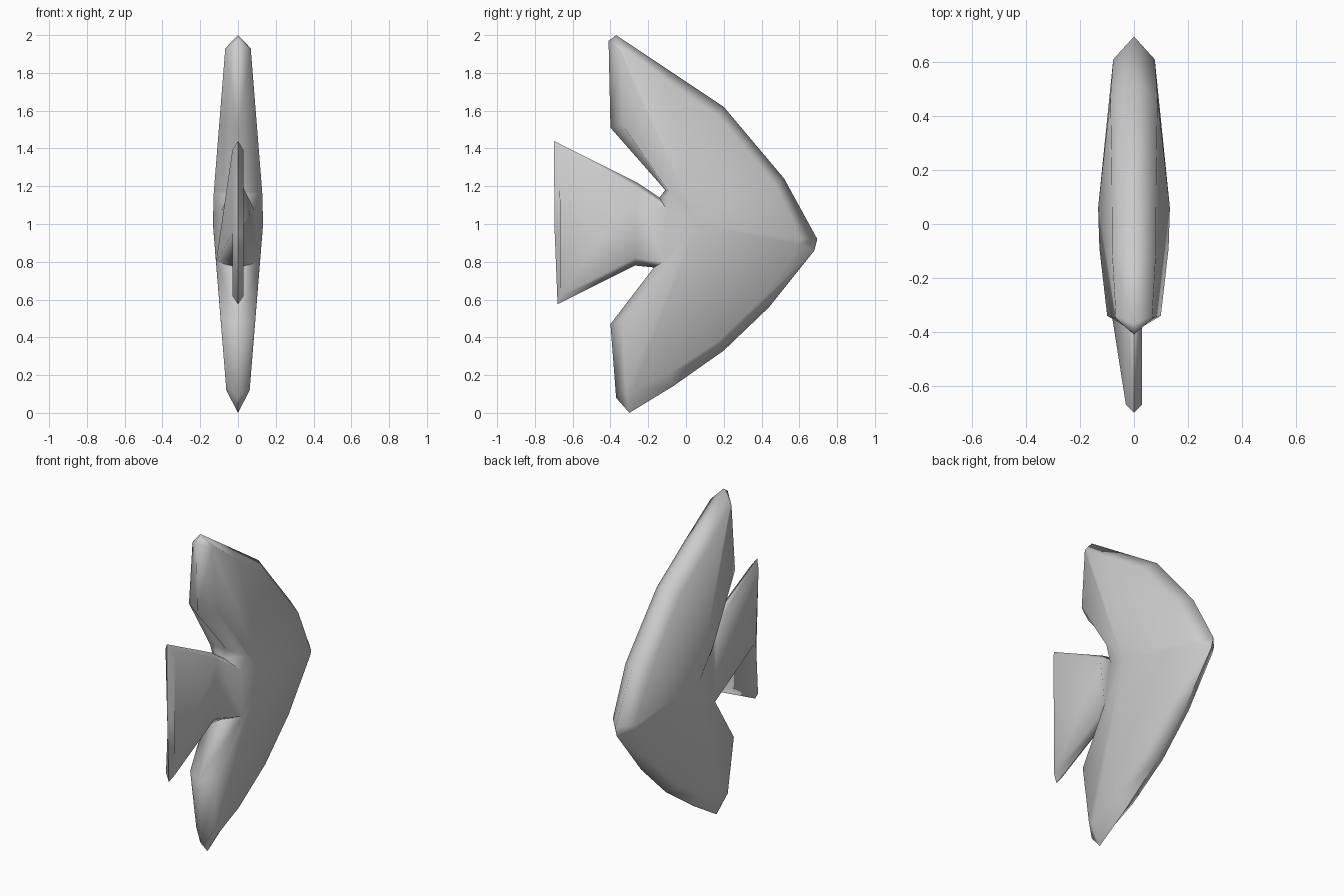
import bpy
import bmesh
import math

cube = bpy.data.objects.get("Cube")
if cube:
    bpy.data.objects.remove(cube, do_unlink=True)

# Sections around the outline, clockwise:
# rim corner (y, z) in the mid plane, then plate corner (y, z) on the side
upper_fin = [(-.11, 1.18, -.09, 1.17), (-.4, 1.51, -.34, 1.53),
             (-.41, 1.97, -.35, 1.92), (-.37, 2, -.34, 1.93),
             (-.1, 1.82, -.11, 1.76), (.2, 1.62, .17, 1.57),
             (.52, 1.24, .47, 1.21)]
nose = [(.695, .92, .61, .92), (.68, .86, .6, .89)]
lower_fin = [(.44, .56, .4, .6), (.2, .33, .17, .38),
             (-.07, .14, -.09, .21), (-.3, 0, -.28, .12),
             (-.37, .08, -.32, .14), (-.4, .47, -.34, .49),
             (-.17, .77, -.12, .8)]
tail = [(-.27, .78, -.27, .82), (-.68, .575, -.665, .62),
        (-.695, .95, -.645, .95), (-.7, 1.44, -.67, 1.39),
        (-.26, 1.22, -.26, 1.19)]
tail_root = [(-.14, 1.14, -.1, 1.07)]


def body_width(y, z):
    """Half thickness, thinning to the nose and the fin tips."""
    return .137 - .08 * abs(z - 1.06) - .08 * max(y, 0)


def tail_width(y, z):
    return .03


def root_width(y, z):
    return .09


body_sections = upper_fin + nose + lower_fin
outline = ([(s, body_width) for s in body_sections]
           + [(s, tail_width) for s in tail]
           + [(s, root_width) for s in tail_root])
body_count = len(body_sections)
count = len(outline)

# Fish: a shared rim with a bevelled plate on each side
bm = bmesh.new()
rim = [bm.verts.new((0, s[0], s[1])) for s, width in outline]
for side in (-1, 1):
    ring = [bm.verts.new((side * width(*s[2:]), s[2], s[3]))
            for s, width in outline]
    # Bevel
    for i in range(count):
        j = (i + 1) % count
        bm.faces.new((rim[i], rim[j], ring[j], ring[i]))
    # Body side, fanned around its thickest point
    hub = bm.verts.new((side * .133, .06, 1))
    body_ring = ring[:body_count] + ring[-1:]
    for i, vert in enumerate(body_ring):
        bm.faces.new((hub, body_ring[i - 1], vert))
    # Tail side, flaring out to the body at its root
    tail_face = bm.faces.new(ring[body_count - 1:])
    bmesh.ops.triangulate(bm, faces=[tail_face], ngon_method='BEAUTY')
bmesh.ops.recalc_face_normals(bm, faces=bm.faces[:])

mesh = bpy.data.meshes.new("fish_body")
bm.to_mesh(mesh)
bm.free()
body = bpy.data.objects.new("fish_body", mesh)
bpy.context.collection.objects.link(body)

# Plain grey finish
grey = bpy.data.materials.new("light_grey")
grey.use_nodes = True
colour = (.6, .6, .6, 1)
grey.diffuse_color = colour
grey.node_tree.nodes["Principled BSDF"].inputs["Base Color"].default_value = colour
mesh.materials.append(grey)

# Soft shading over the bevels
bpy.ops.object.select_all(action='DESELECT')
body.select_set(True)
bpy.context.view_layer.objects.active = body
bpy.ops.object.shade_smooth_by_angle(angle=math.radians(85))
